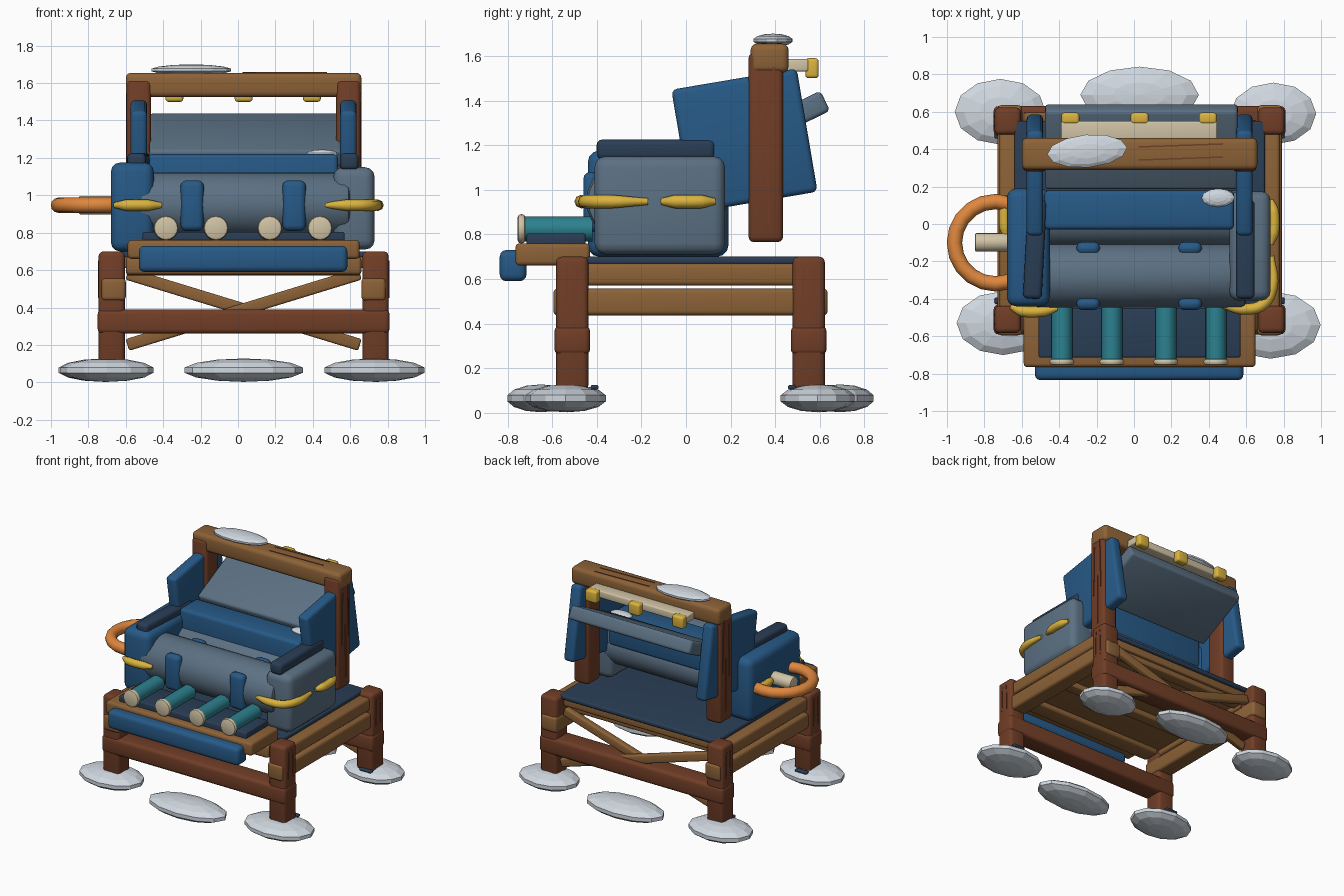
import bpy, bmesh, math
from mathutils import Matrix, Vector

if "Cube" in bpy.data.objects:
    bpy.data.objects.remove(bpy.data.objects["Cube"])


def material(name, r, g, b):
    mat = bpy.data.materials.new(name)
    mat.use_nodes = True
    color = [(c / 255) ** 2.2 for c in (r, g, b)] + [1]
    mat.diffuse_color = color
    mat.node_tree.nodes["Principled BSDF"].inputs["Base Color"].default_value = color
    return mat


dark_wood = material("dark wood", 112, 64, 43)
light_wood = material("light wood", 139, 98, 58)
blue = material("blue fabric", 43, 90, 134)
navy = material("navy fabric", 46, 64, 86)
grey = material("slate fabric", 92, 112, 130)
stone = material("pale stone", 206, 214, 222)
teal = material("teal", 48, 128, 142)
cream = material("cream", 208, 194, 164)
orange = material("orange", 222, 134, 64)
yellow = material("yellow", 218, 178, 64)


def finish(obj, mat, smooth=True):
    obj.data.materials.append(mat)
    if smooth:
        bpy.ops.object.select_all(action="DESELECT")
        obj.select_set(True)
        bpy.context.view_layer.objects.active = obj
        bpy.ops.object.shade_smooth_by_angle(angle=math.radians(40))
    return obj


def add_mesh(name, bm, mat, smooth=True):
    mesh = bpy.data.meshes.new(name)
    bm.to_mesh(mesh)
    bm.free()
    obj = bpy.data.objects.new(name, mesh)
    bpy.context.collection.objects.link(obj)
    return finish(obj, mat, smooth)


def box(name, mat, center, size, bevel=.02, tilt=0, yaw=0, spin=0):
    """Rounded block; tilt turns about x, spin about y, yaw about z (degrees)."""
    bm = bmesh.new()
    bmesh.ops.create_cube(bm, size=1)
    bmesh.ops.scale(bm, vec=size, verts=bm.verts)
    if bevel:
        bmesh.ops.bevel(bm, geom=bm.edges[:], offset=min(bevel, min(size) * .45),
                        segments=3, profile=.5, affect="EDGES")
    turn = (Matrix.Rotation(math.radians(yaw), 4, "Z")
            @ Matrix.Rotation(math.radians(spin), 4, "Y")
            @ Matrix.Rotation(math.radians(tilt), 4, "X"))
    bm.transform(Matrix.Translation(center) @ turn)
    return add_mesh(name, bm, mat)


def span(name, mat, x, y, z, bevel=.02):
    """Rounded block given by its limits on each axis."""
    pairs = (x, y, z)
    return box(name, mat, [sum(p) / 2 for p in pairs], [p[1] - p[0] for p in pairs], bevel)


def rod(name, mat, start, end, radius, sides=16, bevel=0):
    a, b = Vector(start), Vector(end)
    bm = bmesh.new()
    bmesh.ops.create_cone(bm, cap_ends=True, segments=sides, radius1=radius,
                          radius2=radius, depth=(b - a).length)
    if bevel:
        rims = [e for e in bm.edges if abs(e.verts[0].co.z - e.verts[1].co.z) < 1e-4]
        bmesh.ops.bevel(bm, geom=rims, offset=bevel, segments=2, profile=.5, affect="EDGES")
    turn = (b - a).to_track_quat("Z", "Y").to_matrix().to_4x4()
    bm.transform(Matrix.Translation((a + b) / 2) @ turn)
    return add_mesh(name, bm, mat)


def pebble(name, center, size, yaw=0):
    """Flattened faceted stone with an upright rim."""
    bm = bmesh.new()
    bmesh.ops.create_uvsphere(bm, u_segments=12, v_segments=7, radius=.5)
    bmesh.ops.scale(bm, vec=size, verts=bm.verts)
    bm.transform(Matrix.Translation(center) @ Matrix.Rotation(math.radians(yaw), 4, "Z"))
    return add_mesh(name, bm, stone, smooth=False)


def cord(name, points, radius=.03):
    """Tapered cord through the given plan points at arm height."""
    curve = bpy.data.curves.new(name, "CURVE")
    curve.dimensions = "3D"
    curve.bevel_depth = radius
    curve.bevel_resolution = 2
    curve.resolution_u = 6
    curve.use_fill_caps = True
    spline = curve.splines.new("BEZIER")
    spline.bezier_points.add(len(points) - 1)
    for i, (p, xy) in enumerate(zip(spline.bezier_points, points)):
        p.co = (*xy, .947)
        p.handle_left_type = p.handle_right_type = "AUTO"
        p.radius = .5 if i in (0, len(points) - 1) else 1
    obj = bpy.data.objects.new(name, curve)
    bpy.context.collection.objects.link(obj)
    curve.materials.append(yellow)


MID = .03  # centre line of the frame
SIDES = (("right", -1), ("left", 1))
ENDS = (("front", -.51, .1), ("back", .55, -.075))

# Legs, cross rails and side rails
for end, y, inset in ENDS:
    for side, s in SIDES:
        x = MID + s * .705
        box(f"{end}_{side}_leg", dark_wood, (x, y, .4), (.14, .145, .6), .025)
        box(f"{end}_{side}_foot_tie", navy, (x + s * .02, y + inset, .115), (.1, .035, .02), .008)
        for k in (-1, 1):
            box(f"{end}_{side}_leg_grain", dark_wood, (x + s * .07, y + k * .025, .55),
                (.008, .008, .2), 0, tilt=k * 2)
    box(f"{end}_cross_rail", dark_wood, (MID, y, .325), (1.56, .16, .13), .025)
for side, s in SIDES:
    x = MID + s * .695
    box(f"{side}_lower_side_rail", light_wood, (x, .02, .497), (.13, 1.23, .12))
    box(f"{side}_upper_side_rail", light_wood, (x, .02, .62), (.11, 1, .1))
    box(f"{side}_back_brace", light_wood, (MID, .55 + s * .02, .39), (1.3, .05, .065), .012,
        spin=s * 17)

# Deck with slats beneath
span("deck_base", light_wood, (-.62, .68), (-.46, .53), (.61, .67), .01)
span("deck_cover", navy, (-.64, .7), (-.45, .55), (.665, .7), .012)
span("front_deck_rail", light_wood, (-.6, .66), (-.58, -.44), (.575, .67))
for y in (-.12, .18, .46):
    box("deck_slat", light_wood, (MID, y, .6), (1.25, .09, .06), .012)

# Stone feet
for name, x, y, w, d in (
        ("back_right_foot", -.715, .6, .5, .36), ("back_left_foot", .745, .59, .47, .34),
        ("back_middle_foot", MID, .69, .65, .31), ("front_middle_foot", MID, -.65, .65, .31),
        ("front_right_foot", -.7, -.53, .51, .35), ("front_left_foot", .73, -.54, .55, .37)):
    pebble(name, (x, y, .065), (w, d, .125))

# Front ledge
span("front_ledge", light_wood, (-.59, .65), (-.765, -.43), (.66, .76))
span("ledge_pad", navy, (-.51, .57), (-.715, -.45), (.74, .805), .012)
span("front_bumper", blue, (-.53, .585), (-.835, -.715), (.59, .73), .03)

# Row of rollers
for x in (-.385, -.118, .17, .438):
    rod("roller", teal, (x, -.73, .825), (x, -.42, .825), .056)
    rod("roller_cap", cream, (x, -.755, .825), (x, -.72, .825), .066, bevel=.015)

# Seat bolsters with straps
rod("front_bolster", grey, (-.54, -.275, .95), (.6, -.275, .95), .172, 24, .03)
rod("rear_bolster", grey, (-.54, .03, .94), (.6, .03, .94), .15, 24, .03)
for x in (-.245, .3):
    for y in (-.425, -.13):
        box("bolster_strap", blue, (x, y, .945), (.125, .07, .27), .032)

# Arms and arm pads
span("right_arm", blue, (-.68, -.45), (-.44, .19), (.7, 1.175), .05)
span("left_arm", grey, (.51, .73), (-.41, .175), (.71, 1.15), .05)
box("right_arm_pad", navy, (-.53, -.135, 1.18), (.1, .53, .09), .025, yaw=-3)
box("left_arm_pad", navy, (.595, -.135, 1.18), (.1, .53, .09), .025)

# Cords around the arms
cord("left_front_cord", ((.47, -.435), (.58, -.455), (.69, -.43), (.74, -.33), (.735, -.17)))
cord("left_side_cord", ((.73, -.11), (.745, -.05), (.745, .07), (.73, .13)))
cord("right_front_cord", ((-.41, -.45), (-.48, -.465), (-.6, -.465), (-.66, -.44)))
cord("right_side_cord", ((-.68, -.08), (-.69, -.02), (-.69, .09), (-.68, .15)))

# Ring and peg on the right arm
bpy.ops.mesh.primitive_torus_add(location=(-.74, -.1, .947), major_radius=.22,
                                 minor_radius=.041, major_segments=20, minor_segments=12)
ring = bpy.context.object
ring.name = "side_ring"
finish(ring, orange)
rod("side_peg", cream, (-.85, -.098, .947), (-.64, -.098, .947), .05, bevel=.008)

# Back posts, wings and top beam
for side, s in SIDES:
    x = MID + s * .56
    box(f"{side}_back_post", dark_wood, (x, .358, 1.19), (.13, .155, .85), .025)
    for k, z in ((-.03, 1.3), (.01, 1.05), (.04, 1.35)):
        box(f"{side}_post_grain", dark_wood, (x + s * .065, .358 + k, z),
            (.01, .008, .4), 0, tilt=k * 40)
    box(f"{side}_wing", blue, (MID + s * .56, .262, 1.22), (.088, .57, .56), .025, tilt=9.6)
span("top_beam", light_wood, (-.6, .66), (.29, .46), (1.525, 1.655), .028)
for y in (.35, .42):
    box("beam_grain", dark_wood, (.25, y, 1.655), (.45, .008, .006), 0, yaw=2)

# Backrest and lumbar cushion
box("backrest", grey, (MID + .01, .413, 1.296), (1.03, .47, .1), .02, tilt=26)
span("lumbar_cushion", blue, (-.48, .535), (-.03, .18), (.98, 1.22), .025)

# Strip with clips behind the beam
span("back_strip", cream, (-.39, .445), (.45, .55), (1.53, 1.587), .01)
for x in (-.34, MID, .395):
    box("strip_clip", yellow, (x, .565, 1.545), (.095, .06, .09), .015)

# Loose stones
pebble("beam_stone", (-.25, .39, 1.67), (.44, .18, .06), 5)
pebble("cushion_stone", (.45, .14, 1.22), (.18, .1, .05))
